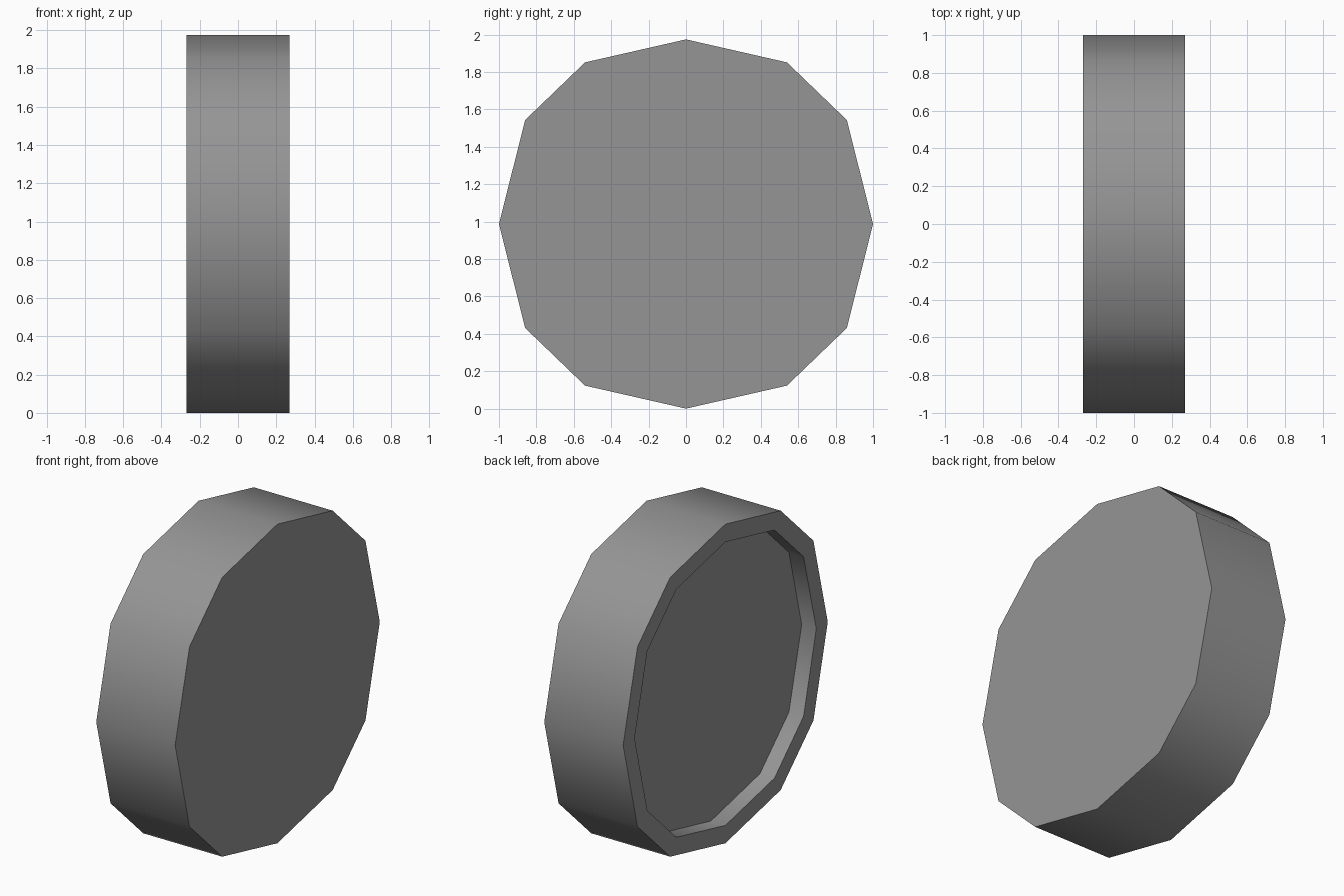
import bpy
import bmesh
from math import radians

cube = bpy.data.objects.get("Cube")
if cube:
    bpy.data.objects.remove(cube, do_unlink=True)

HALF_WIDTH = 0.27
HALF_HEIGHT = 0.987
RECESS_DEPTH = 0.1
RIM_SCALE = 0.888

# One colour for the whole wheel
grey = bpy.data.materials.new("mid_grey")
grey.use_nodes = True
colour = (0.3, 0.3, 0.3, 1)
grey.diffuse_color = colour
grey.node_tree.nodes["Principled BSDF"].inputs["Base Color"].default_value = colour

# Twelve-sided outline, mirrored from one quarter
upper = [(1, 0), (0.86, 0.556), (0.54, 0.864), (0, HALF_HEIGHT)]
upper += [(-y, z) for y, z in reversed(upper[:-1])]
outline = upper + [(y, -z) for y, z in reversed(upper[1:-1])]

bm = bmesh.new()


def ring(x, scale):
    return [bm.verts.new((x, y * scale, z * scale)) for y, z in outline]


# Rings from the plain left side, over the tread and rim, to the recess floor on the right
rings = [
    ring(HALF_WIDTH, 1),
    ring(-HALF_WIDTH, 1),
    ring(-HALF_WIDTH, RIM_SCALE),
    ring(-HALF_WIDTH + RECESS_DEPTH, RIM_SCALE),
]
count = len(outline)
for a, b in zip(rings, rings[1:]):
    for i in range(count):
        j = (i + 1) % count
        bm.faces.new((a[i], a[j], b[j], b[i]))
bm.faces.new(rings[0])
bm.faces.new(rings[-1])
bmesh.ops.recalc_face_normals(bm, faces=bm.faces)

mesh = bpy.data.meshes.new("wheel")
bm.to_mesh(mesh)
bm.free()
mesh.materials.append(grey)
wheel = bpy.data.objects.new("wheel", mesh)
wheel.location.z = HALF_HEIGHT
bpy.context.collection.objects.link(wheel)

# Smooth tread and recess wall, sharp rims
bpy.ops.object.select_all(action="DESELECT")
wheel.select_set(True)
bpy.context.view_layer.objects.active = wheel
bpy.ops.object.shade_smooth_by_angle(angle=radians(60))
